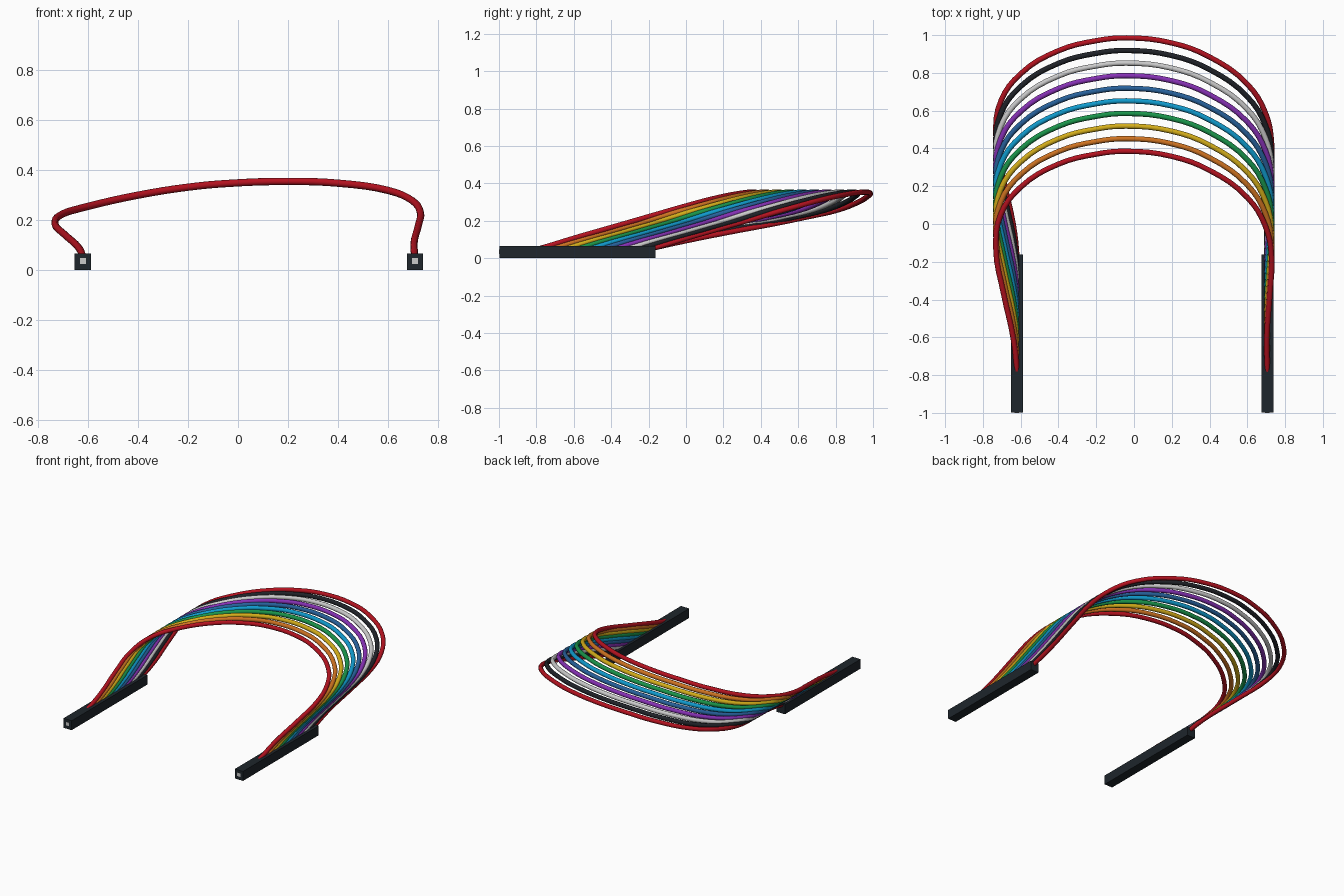
import bpy

if "Cube" in bpy.data.objects:
    bpy.data.objects.remove(bpy.data.objects["Cube"])

def material(name, rgb):
    m = bpy.data.materials.new(name)
    m.diffuse_color = (*rgb, 1)
    m.use_nodes = True
    m.node_tree.nodes["Principled BSDF"].inputs["Base Color"].default_value = m.diffuse_color
    return m

def box(name, x0, x1, y0, y1, z0, z1, mat):
    bpy.ops.mesh.primitive_cube_add(size=1, location=((x0+x1)/2, (y0+y1)/2, (z0+z1)/2))
    o = bpy.context.object
    o.name = name
    o.scale = (x1-x0, y1-y0, z1-z0)
    bpy.ops.object.transform_apply(location=False, rotation=False, scale=True)
    o.data.materials.append(mat)
    return o

# Centre line of the front-most wire, from left connector to right connector
PATH = [
    (-0.620, -0.860, 0.030), (-0.622, -0.750, 0.060), (-0.640, -0.600, 0.093),
    (-0.690, -0.370, 0.139), (-0.731, -0.130, 0.184), (-0.705, 0.050, 0.221),
    (-0.600, 0.195, 0.253), (-0.400, 0.317, 0.298), (-0.200, 0.370, 0.330),
    (-0.040, 0.385, 0.345), (0.200, 0.358, 0.353), (0.400, 0.284, 0.346),
    (0.600, 0.140, 0.317), (0.695, -0.010, 0.277), (0.728, -0.170, 0.231),
    (0.720, -0.360, 0.176), (0.703, -0.600, 0.107), (0.705, -0.750, 0.061),
    (0.705, -0.860, 0.030),
]

# Wires, front to back
COLORS = [
    ("red", (0.46, 0.006, 0.014)), ("orange", (0.62, 0.17, 0.015)),
    ("yellow", (0.66, 0.42, 0.01)), ("green", (0.01, 0.30, 0.07)),
    ("cyan", (0.005, 0.33, 0.62)), ("blue", (0.02, 0.12, 0.33)),
    ("purple", (0.24, 0.03, 0.46)), ("grey", (0.58, 0.58, 0.60)),
    ("black", (0.014, 0.016, 0.021)), ("red", None),
]
mats = {n: material(n, c) for n, c in COLORS if c}

for i, (cname, _) in enumerate(COLORS):
    cu = bpy.data.curves.new(f"wire_{i+1}_{cname}", 'CURVE')
    cu.dimensions = '3D'
    cu.resolution_u = 4
    cu.bevel_depth = 0.0145
    cu.bevel_resolution = 3
    cu.use_fill_caps = True
    sp = cu.splines.new('BEZIER')
    sp.bezier_points.add(len(PATH) - 1)
    for bp, (x, y, z) in zip(sp.bezier_points, PATH):
        bp.co = (x, y + i * 0.0667, z)
        bp.handle_left_type = bp.handle_right_type = 'AUTO'
    cu.materials.append(mats[cname])
    ob = bpy.data.objects.new(cu.name, cu)
    bpy.context.collection.objects.link(ob)

# Connector housings with a pale square marker on the front end
dark = material("housing", (0.013, 0.019, 0.025))
pale = material("marker", (0.60, 0.60, 0.60))
for side, x in (("left", -0.620), ("right", 0.706)):
    box(f"{side}_connector", x-0.032, x+0.032, -0.998, -0.162, 0, 0.066, dark)
    box(f"{side}_marker", x-0.012, x+0.012, -1.0, -0.98, 0.023, 0.047, pale)
